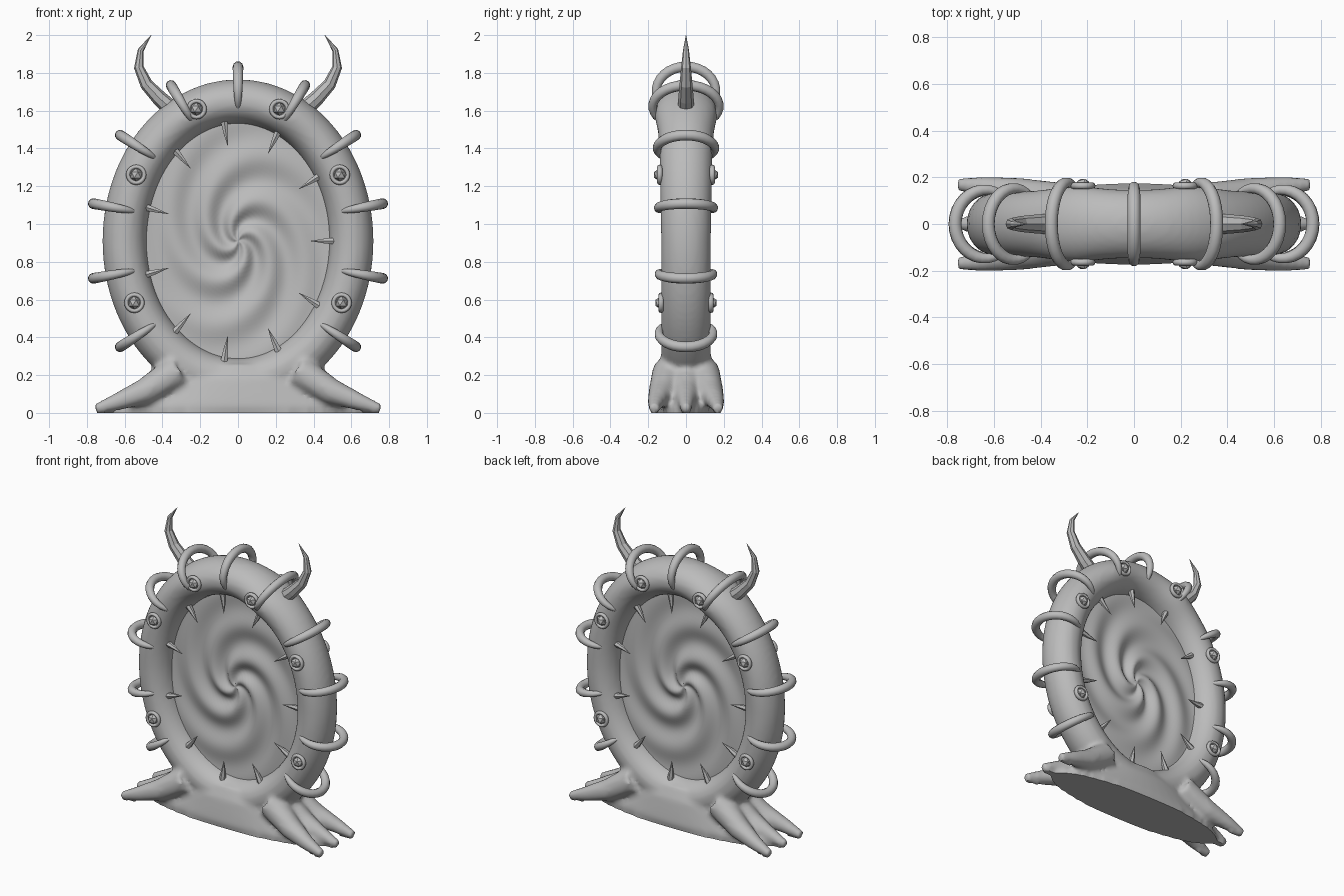
import bpy, bmesh
from math import sin, cos, pi, radians, exp, log
from mathutils import Vector, Matrix

cube = bpy.data.objects.get("Cube")
if cube:
    bpy.data.objects.remove(cube, do_unlink=True)

stone = bpy.data.materials.new("grey_stone")
stone.use_nodes = True
GREY = (0.5, 0.5, 0.5, 1)
stone.diffuse_color = GREY
stone.node_tree.nodes["Principled BSDF"].inputs["Base Color"].default_value = GREY

CENTRE = Vector((0, 0, 0.91))
RX, RZ = 0.6, 0.738          # centre line of the frame
Y = Vector((0, 1, 0))
HALF_TURN = Matrix.Rotation(pi, 4, "Z")


def finish(name, bm, smooth=None):
    bmesh.ops.recalc_face_normals(bm, faces=bm.faces)
    mesh = bpy.data.meshes.new(name)
    bm.to_mesh(mesh)
    bm.free()
    mesh.materials.append(stone)
    obj = bpy.data.objects.new(name, mesh)
    bpy.context.collection.objects.link(obj)
    bpy.ops.object.select_all(action="DESELECT")
    obj.select_set(True)
    bpy.context.view_layer.objects.active = obj
    if smooth:
        bpy.ops.object.shade_smooth_by_angle(angle=radians(smooth))
    return obj


def loft(bm, sections, closed=False):
    """Skin a list of equal-length point loops, capping the ends if open."""
    loops = [[bm.verts.new(p) for p in s] for s in sections]
    n = len(loops[0])
    pairs = list(zip(loops, loops[1:]))
    if closed:
        pairs.append((loops[-1], loops[0]))
    else:
        bm.faces.new(loops[0])
        bm.faces.new(loops[-1])
    for a, b in pairs:
        for i in range(n):
            j = (i + 1) % n
            bm.faces.new((a[i], a[j], b[j], b[i]))


def tube(bm, path, radii, side, sides=8):
    """Tapered tube along a path; side is a vector across the path."""
    sections = []
    for i, p in enumerate(path):
        tangent = path[min(i + 1, len(path) - 1)] - path[max(i - 1, 0)]
        u = (side - side.project(tangent.normalized())).normalized()
        v = tangent.normalized().cross(u)
        angles = [2 * pi * k / sides for k in range(sides)]
        sections.append([p + radii[i] * (u * cos(a) + v * sin(a)) for a in angles])
    loft(bm, sections)


def frame_point(t):
    """Centre-line point and outward direction of the frame at angle t."""
    p = CENTRE + Vector((RX * cos(t), 0, RZ * sin(t)))
    return p, Vector((cos(t) / RX, 0, sin(t) / RZ)).normalized()


def depth(t):
    """Half thickness of the frame, swelling near the upper shoulders."""
    shoulder = sum(exp(-((t - radians(d)) / 0.2) ** 2) for d in (65, 115))
    return 0.132 + 0.015 * max(0, sin(t)) + 0.02 * shoulder


# Frame, foot and toes, fused into one organic body
bm = bmesh.new()
sections = []
for i in range(96):
    t = 2 * pi * i / 96
    p, out = frame_point(t)
    angles = [2 * pi * k / 24 for k in range(24)]
    sections.append([p + out * 0.118 * cos(a) + Y * depth(t) * sin(a) for a in angles])
loft(bm, sections, closed=True)

foot = [(0, 0.68, 0.175), (0.04, 0.66, 0.175), (0.1, 0.54, 0.165),
        (0.18, 0.43, 0.15), (0.26, 0.3, 0.11)]
loft(bm, [[(a * cos(k * pi / 24), b * sin(k * pi / 24), z) for k in range(48)]
          for z, a, b in foot])
for s in (-1, 1):
    for y in (-1, 0, 1):
        path = [Vector((s * 0.32, y * 0.09, 0.22)), Vector((s * 0.5, y * 0.13, 0.11)),
                Vector((s * 0.65, y * 0.16, 0.055)), Vector((s * 0.755, y * 0.17, 0.02))]
        tube(bm, path, (0.09, 0.07, 0.045, 0.027), Y, 12)
body = finish("frame_body", bm)
remesh = body.modifiers.new("fuse", "REMESH")
remesh.mode = "VOXEL"
remesh.voxel_size = 0.016
soften = body.modifiers.new("soften", "SMOOTH")
soften.factor = 0.5
soften.iterations = 5
for m in ("fuse", "soften"):
    bpy.ops.object.modifier_apply(modifier=m)
for v in body.data.vertices:      # flat underside
    if v.co.z < 0.012:
        v.co.z = 0
bpy.ops.object.shade_smooth_by_angle(angle=radians(60))

# Swirling panel, one sheet per side
ROWS, COLS = 30, 96
for name, turn in (("front_swirl", Matrix()), ("back_swirl", HALF_TURN)):
    bm = bmesh.new()
    rows = []
    for i in range(1, ROWS + 1):
        r = i / ROWS
        row = []
        for k in range(COLS):
            a = 2 * pi * k / COLS
            wave = sin(4 * (a + 3.2 * r + 0.35 * log(r + 0.05)))
            swell = 0.024 * wave * min(1, r * 5) * (1 - r) ** 0.6
            co = Vector((0.52 * r * cos(a), -0.025 - swell, 0.645 * r * sin(a)))
            row.append(bm.verts.new(turn @ (CENTRE + co)))
        rows.append(row)
    hub = bm.verts.new(turn @ (CENTRE - Y * 0.03))
    for k in range(COLS):
        j = (k + 1) % COLS
        bm.faces.new((hub, rows[0][k], rows[0][j]))
        for a, b in zip(rows, rows[1:]):
            bm.faces.new((a[k], b[k], b[j], a[j]))
    finish(name, bm, 60)

# Clamp ribs hooked over the frame
for n in range(-2, 9):
    t = radians(90) + (n - 3) * 2 * pi / 14
    p, out = frame_point(t)
    path, radii = [], []
    for k in range(-12, 13):
        f = k / 12
        a = radians(140) * f
        path.append(p + out * (0.05 + 0.135 * cos(a)) + Y * (depth(t) + 0.012) * sin(a))
        radii.append(0.028 * (1 - 0.75 * abs(f) ** 3))
    bm = bmesh.new()
    tube(bm, path, radii, out.cross(Y), 10)
    finish("clamp_rib", bm, 60)

# Teeth around the panel, repeated on the back
for name, turn in (("front_tooth", Matrix()), ("back_tooth", HALF_TURN)):
    for n in range(11):
        a = 2 * pi * n / 11
        inward = -Vector((cos(a), 0, sin(a)))
        root = CENTRE + Vector((0.525 * cos(a), -0.06, 0.65 * sin(a)))
        bm = bmesh.new()
        tube(bm, [turn @ root, turn @ (root + inward * 0.07 - Y * 0.004),
                  turn @ (root + inward * 0.14 - Y * 0.015)],
             (0.023, 0.014, 0.001), Y, 6)
        finish(name, bm)

# Faceted studs in round sockets, both faces and both sides
for deg in (28, -26, 69, 111, 152, 206):
    t = radians(deg)
    p, out = frame_point(t)
    for s in (-1, 1):
        spot = p + out * 0.01 + Y * s * depth(t)
        bm = bmesh.new()
        bmesh.ops.create_icosphere(bm, subdivisions=1, radius=0.035,
                                   matrix=Matrix.Translation(spot))
        finish("stud", bm)
        bm = bmesh.new()
        rim = []
        for i in range(20):
            a = 2 * pi * i / 20
            ray = Vector((cos(a), 0, sin(a)))
            rim.append([spot + ray * (0.043 + 0.011 * cos(b)) + Y * 0.014 * sin(b)
                        for b in (k * pi / 4 for k in range(8))])
        loft(bm, rim, closed=True)
        finish("stud_socket", bm, 60)

# Curved horns
horn = [(0.33, 1.59), (0.415, 1.665), (0.485, 1.74), (0.525, 1.83), (0.515, 1.92), (0.46, 2.0)]
for name, s in (("left_horn", 1), ("right_horn", -1)):
    bm = bmesh.new()
    tube(bm, [Vector((s * x, 0, z)) for x, z in horn],
         (0.046, 0.041, 0.034, 0.026, 0.016, 0.001), Y, 8)
    finish(name, bm)
